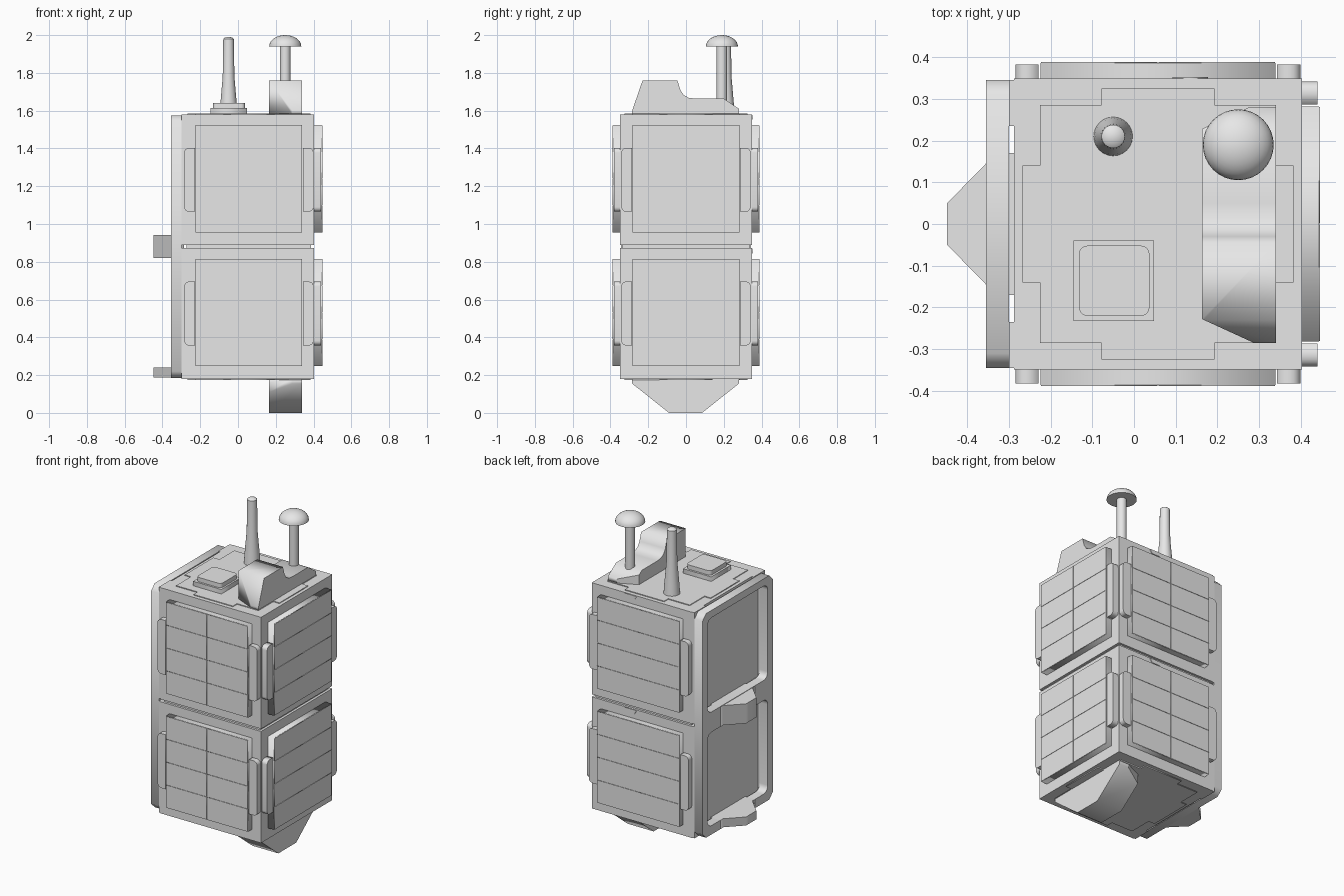
import bpy, bmesh, math
from mathutils import Matrix, Vector

if "Cube" in bpy.data.objects:
    bpy.data.objects.remove(bpy.data.objects["Cube"])

grey = bpy.data.materials.new("light_grey")
grey.use_nodes = True
grey.diffuse_color = (0.8, 0.8, 0.8, 1)
grey.node_tree.nodes["Principled BSDF"].inputs["Base Color"].default_value = grey.diffuse_color

CX, HALF = 0.0575, 0.345          # body axis and half width
CUBES = {"lower": 0.18, "upper": 0.888}
SIZE = 0.692
CENTRE = Matrix.Translation((CX, 0, 0))
UPRIGHT = Matrix.Rotation(math.pi / 2, 4, 'X')


def side(quarter):
    """Face frame: u sideways, v up, n outwards; 0 front, 1 left, 2 back, 3 right."""
    return CENTRE @ Matrix.Rotation(quarter * math.pi / 2, 4, 'Z') @ UPRIGHT


def add_mesh(name, mesh):
    mesh.materials.clear()
    mesh.materials.append(grey)
    obj = bpy.data.objects.new(name, mesh)
    bpy.context.collection.objects.link(obj)
    return obj


def box(name, lo, hi):
    bm = bmesh.new()
    bmesh.ops.create_cube(bm, size=1)
    lo, hi = Vector(lo), Vector(hi)
    for v in bm.verts:
        v.co = (lo + hi) / 2 + v.co * (hi - lo)
    mesh = bpy.data.meshes.new(name)
    bm.to_mesh(mesh)
    return add_mesh(name, mesh)


def rect(u0, v0, u1, v1, radii=(0, 0, 0, 0), steps=5):
    """Rectangle outline, each corner with its own radius; steps=1 chamfers."""
    points = []
    corners = [(u0, v0, 1, 1), (u1, v0, -1, 1), (u1, v1, -1, -1), (u0, v1, 1, -1)]
    for i, ((u, v, su, sv), r) in enumerate(zip(corners, radii)):
        for k in range(steps + 1 if r else 1):
            a = math.pi * (1 + i / 2 + k / steps / 2)
            points.append((u + su * r + r * math.cos(a), v + sv * r + r * math.sin(a))
                          if r else (u, v))
    return points


def slab(name, loops, near, far, frame):
    """Outline, with any further loops as holes, extruded along the frame normal."""
    curve = bpy.data.curves.new(name, 'CURVE')
    curve.dimensions = '2D'
    curve.fill_mode = 'BOTH'
    curve.extrude = (far - near) / 2
    for loop in loops:
        spline = curve.splines.new('POLY')
        spline.points.add(len(loop) - 1)
        for point, (u, v) in zip(spline.points, loop):
            point.co = (u, v, 0, 1)
        spline.use_cyclic_u = True
    temp = bpy.data.objects.new(name + "_curve", curve)
    mesh = bpy.data.meshes.new_from_object(temp)
    bpy.data.objects.remove(temp)
    mesh.name = name
    mesh.transform(frame @ Matrix.Translation((0, 0, (near + far) / 2)))
    bm = bmesh.new()
    bm.from_mesh(mesh)
    bmesh.ops.remove_doubles(bm, verts=bm.verts, dist=1e-5)
    bmesh.ops.recalc_face_normals(bm, faces=bm.faces)
    bm.to_mesh(mesh)
    return add_mesh(name, mesh)


def lathe(name, profile, x, y, steps=24):
    """Radius and height pairs spun round an upright axis."""
    bm = bmesh.new()
    verts = [bm.verts.new((r, 0, z)) for r, z in profile]
    edges = [bm.edges.new(pair) for pair in zip(verts, verts[1:])]
    bmesh.ops.spin(bm, geom=verts + edges, cent=(0, 0, 0), axis=(0, 0, 1),
                   angle=math.tau, steps=steps)
    bmesh.ops.remove_doubles(bm, verts=bm.verts, dist=1e-4)
    bmesh.ops.recalc_face_normals(bm, faces=bm.faces)
    bmesh.ops.translate(bm, verts=bm.verts, vec=(x, y, 0))
    mesh = bpy.data.meshes.new(name)
    bm.to_mesh(mesh)
    obj = add_mesh(name, mesh)
    bpy.ops.object.select_all(action='DESELECT')
    obj.select_set(True)
    bpy.context.view_layer.objects.active = obj
    bpy.ops.object.shade_smooth_by_angle(angle=math.radians(35))


# Stacked body cubes with a narrow joint between them
for level, z in CUBES.items():
    box(level + "_body", (CX - HALF, -0.349, z), (CX + HALF, 0.349, z + SIZE))
    # Panels and rounded grips on the three open sides
    for q, face in enumerate(("front", "left", "back")):
        tag = f"{level}_{face}"
        frame = side(q)
        low, high, w = z + 0.067, z + 0.635, 0.282
        slab(tag + "_panel", [rect(-w, low, w, high)], 0.34, 0.386, frame)
        row = (high - low) / 4
        for c in (-1, 0):
            for r in range(4):
                slab(tag + "_cell", [rect(c * w + 0.001, low + r * row + 0.001,
                                          (c + 1) * w - 0.001, low + (r + 1) * row - 0.001)],
                     0.385, 0.389, frame)
        for s in (-1, 1):
            u0, u1 = sorted((s * 0.286, s * 0.342))
            radii = (0, 0.025, 0.025, 0) if s > 0 else (0.025, 0, 0, 0.025)
            slab(tag + "_grip", [rect(u0, z + 0.177, u1, z + 0.515, radii)],
                 0.34, 0.382, frame)
    # Small latch at the top of the back
    top = z + SIZE - 0.002
    slab(level + "_latch", [[(-0.12, top), (-0.035, top), (-0.05, top - 0.025),
                             (-0.105, top - 0.025)]], 0.345, 0.353, side(2))
    # Posts that carry the side frame
    for s in (-1, 1):
        y0, y1 = sorted((s * 0.295, s * 0.345))
        box(level + "_post", (-0.30, y0, z), (-0.28, y1, z + SIZE))
        y0, y1 = sorted((s * 0.235, s * 0.345))
        for h in (0, SIZE - 0.05):
            box(level + "_post_foot", (-0.30, y0, z + h), (-0.28, y1, z + h + 0.05))
box("body_joint", (CX - 0.33, -0.335, 0.86), (CX + 0.33, 0.335, 0.90))

# Stepped cover plates on the top and the bottom
quarter = [(0.325, 0.14), (0.2825, 0.14), (0.2825, 0.285), (0.135, 0.285), (0.135, 0.325)]
outline = []
for sx, sy in ((1, 1), (-1, 1), (-1, -1), (1, -1)):
    part = [(sx * x, sy * y) for x, y in quarter]
    outline += part if sx * sy > 0 else part[::-1]
slab("top_cover", [outline], 1.575, 1.585, CENTRE)
slab("bottom_cover", [outline], 0.175, 0.185, CENTRE)

# Side frame with two rounded openings
holes = [rect(-0.295, a, 0.295, b, (0.04,) * 4) for a, b in ((0.24, 0.82), (0.945, 1.53))]
slab("side_frame", [rect(-0.345, 0.185, 0.345, 1.575, (0.035,) * 4, 1)] + holes,
     0.357, 0.412, side(3))

# Protruding brackets on the side frame
bracket = [(-0.285, -0.17), (-0.285, 0.17), (-0.355, 0.17), (-0.355, 0.145),
           (-0.448, 0.05), (-0.448, -0.05), (-0.355, -0.145), (-0.355, -0.17)]
for name, z0, z1 in (("middle_bracket", 0.82, 0.942), ("bottom_bracket", 0.187, 0.24)):
    slab(name, [bracket], z0, z1, Matrix.Identity(4))

# Housings above and below, with their inner corners cut off
top_profile = [(-0.285, 1.58), (-0.285, 1.6), (-0.23, 1.76), (-0.045, 1.76), (-0.03, 1.71),
               (-0.012, 1.682), (0.015, 1.668), (0.05, 1.664), (0.2, 1.664),
               (0.28, 1.61), (0.28, 1.58)]
low_profile = [(-0.285, 0.185), (-0.285, 0.155), (-0.09, 0), (0.085, 0),
               (0.28, 0.155), (0.28, 0.185)]
for name, profile in (("top_housing", top_profile), ("bottom_housing", low_profile)):
    obj = slab(name, [profile], 0.163 - CX, 0.34 - CX, side(1))
    bm = bmesh.new()
    bm.from_mesh(obj.data)
    for s in (-1, 1):
        cut = bmesh.ops.bisect_plane(bm, geom=bm.verts[:] + bm.edges[:] + bm.faces[:],
                                     plane_co=(0.163, s * 0.228, 0),
                                     plane_no=(-0.055, s * 0.12, 0), clear_outer=True)
        rim = [e for e in cut["geom_cut"] if isinstance(e, bmesh.types.BMEdge)]
        if rim:
            bmesh.ops.contextual_create(bm, geom=rim)
    bmesh.ops.recalc_face_normals(bm, faces=bm.faces)
    bm.to_mesh(obj.data)

# Raised pad on the top
slab("pad_base", [rect(-0.145, -0.232, 0.048, -0.04)], 1.58, 1.613, Matrix.Identity(4))
slab("pad_top", [rect(-0.132, -0.22, 0.037, -0.052, (0.02,) * 4)], 1.61, 1.64,
     Matrix.Identity(4))

# Tapered antenna and domed mast
lathe("antenna", [(0, 1.58), (0.047, 1.58), (0.043, 1.64), (0.031, 1.78), (0.028, 1.98),
                  (0.018, 1.988), (0, 1.99)], -0.05, 0.21)
dome = [(0.085 * math.cos(a), 1.94 + 0.06 * math.sin(a))
        for a in (k * math.pi / 16 for k in range(9))]
lathe("domed_mast", [(0, 1.6), (0.028, 1.6), (0.028, 1.94)] + dome, 0.25, 0.19, 32)
